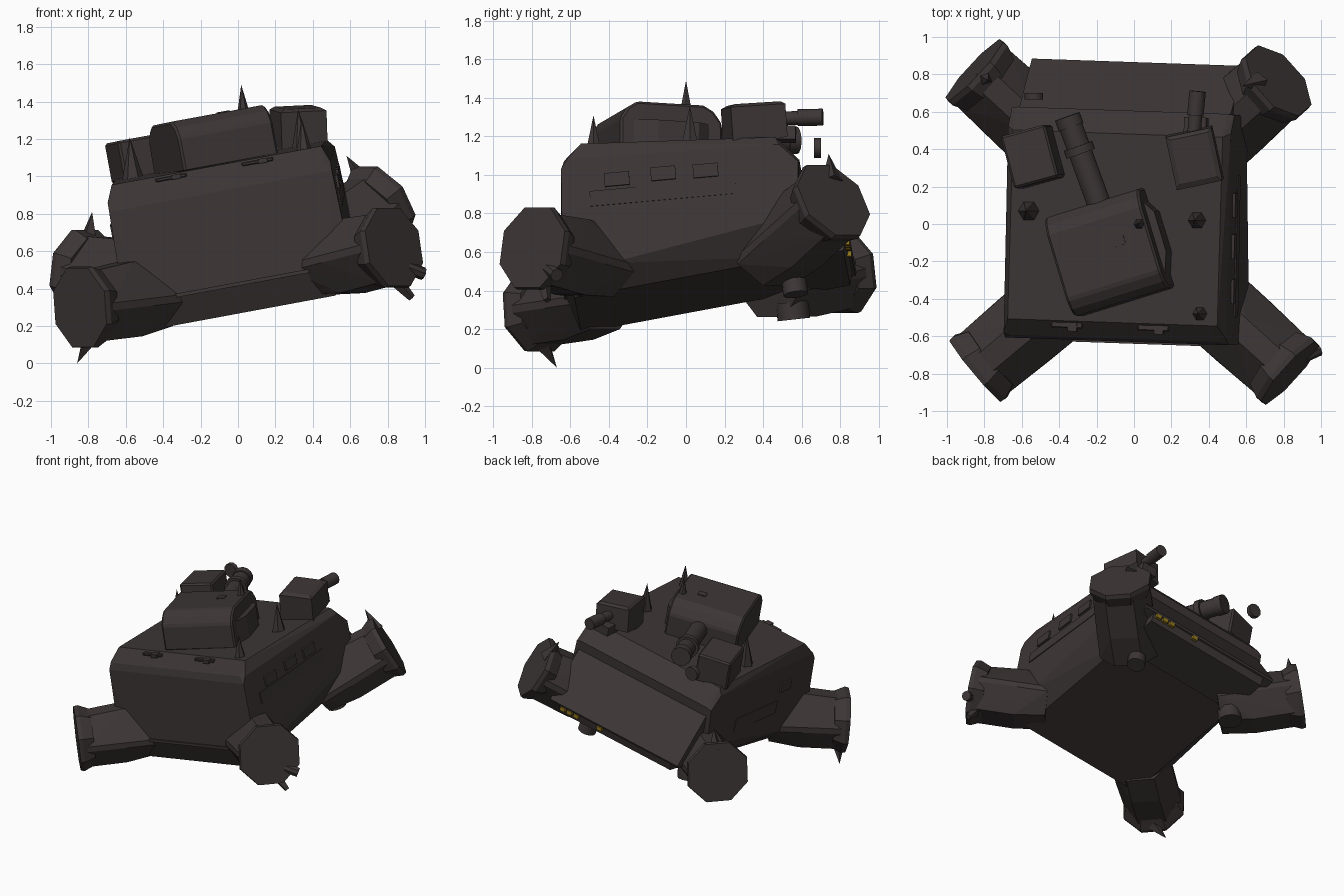
import bpy, bmesh, math
from mathutils import Matrix, Vector

if "Cube" in bpy.data.objects:
    bpy.data.objects.remove(bpy.data.objects["Cube"])


def material(name, rgb):
    m = bpy.data.materials.new(name)
    m.diffuse_color = (*rgb, 1)
    m.use_nodes = True
    m.node_tree.nodes["Principled BSDF"].inputs["Base Color"].default_value = m.diffuse_color
    return m


ARMOUR = material("dark_armour", (0.046, 0.036, 0.036))
AMBER = material("amber_lamp", (0.3, 0.19, 0.012))

# The whole machine leans: right side up, with a slight yaw
LEAN = Matrix.Rotation(math.radians(-2), 4, 'Z') @ Matrix.Rotation(math.radians(-10.5), 4, 'Y')
PIVOT = Vector((0, 0, 0.7))
BODY = Matrix.Translation(PIVOT) @ LEAN @ Matrix.Translation(-PIVOT)


def finish(name, bm, matrix, mat=ARMOUR, bevel=0):
    bmesh.ops.recalc_face_normals(bm, faces=bm.faces)
    mesh = bpy.data.meshes.new(name)
    bm.to_mesh(mesh)
    bm.free()
    mesh.materials.append(mat)
    ob = bpy.data.objects.new(name, mesh)
    bpy.context.collection.objects.link(ob)
    ob.matrix_world = matrix
    if bevel:
        mod = ob.modifiers.new("bevel", 'BEVEL')
        mod.width, mod.segments = bevel, 1
    return ob


def solid(name, points, matrix, mat=ARMOUR, bevel=0):
    bm = bmesh.new()
    for p in points:
        bm.verts.new(p)
    res = bmesh.ops.convex_hull(bm, input=bm.verts)
    junk = [g for g in res["geom_interior"] if isinstance(g, bmesh.types.BMVert)]
    bmesh.ops.delete(bm, geom=junk, context='VERTS')
    bmesh.ops.dissolve_limit(bm, angle_limit=0.02, verts=bm.verts, edges=bm.edges)
    return finish(name, bm, matrix, mat, bevel)


def at(centre, yaw=0, tilt=LEAN):
    return Matrix.Translation(centre) @ tilt @ Matrix.Rotation(math.radians(yaw), 4, 'Z')


def box(name, size, matrix, mat=ARMOUR, bevel=0):
    bm = bmesh.new()
    bmesh.ops.create_cube(bm, size=1)
    bmesh.ops.scale(bm, vec=size, verts=bm.verts)
    return finish(name, bm, matrix, mat, bevel)


def rod(name, a, b, r1, r2=None, sides=10):
    a, b = Vector(a), Vector(b)
    r2 = r1 if r2 is None else r2
    bm = bmesh.new()
    bmesh.ops.create_cone(bm, cap_ends=True, segments=sides, radius1=r1, radius2=r2, depth=(b - a).length)
    m = Matrix.Translation((a + b) / 2) @ (b - a).to_track_quat('Z', 'Y').to_matrix().to_4x4()
    ob = finish(name, bm, m)
    if sides > 9:
        for p in ob.data.polygons:
            p.use_smooth = len(p.vertices) == 4
    return ob


# Hull: side profile (y, z) of the walls, a narrower roof above and keel below
CX = -.03
wall_top = [(-.63, .93), (-.6, .98), (.5, 1.06), (.6, .97)]
wall_low = [(-.62, .46), (.6, .75), (.45, .65), (-.38, .43)]
deck = [(-.615, .98), (-.53, 1.07), (.48, 1.105), (.605, .985)]
keel = [(-.63, .42), (-.56, .27), (.6, .49), (.6, .55)]
solid("hull", [(CX + s * w, y, z) for s in (-1, 1)
               for prof, w in ((wall_top, .606), (wall_low, .618), (deck, .57), (keel, .5))
               for y, z in prof], BODY)
box("front_ledge", (.9, .03, .02), BODY @ Matrix.Translation((0, -.625, .425)))

# Sloping tail behind the hull, with a recessed lower strip
tail = [(.5, .915), (.605, .915), (.865, .6), (.86, .585), (.5, .5)]
solid("tail", [(CX + s * .575, y, z) for s in (-1, 1) for y, z in tail], BODY)
solid("tail_strip", [(CX + s * .5, y, z) for s in (-1, 1)
                     for y, z in ((.5, .6), (.848, .59), (.835, .52), (.5, .46))], BODY)


# Wall plates
def plate(name, side, y, z, w, h, t=.02):
    box(name, (t, w, h), BODY @ Matrix.Translation((CX + side * .609, y, z)) @ Matrix.Rotation(.09, 4, 'X'))


plate("right_panel", 1, -.1, .805, .76, .08)
plate("left_panel", -1, .03, .71, .5, .1, .026)
plate("left_hatch", -1, -.3, .83, .12, .07, .03)
for y, z in ((-.34, .875), (-.1, .905), (.12, .92)):
    plate("vision_block", 1, y, z, .13, .07, .03)

# Front deck fittings
for x in (-.28, .19):
    box("deck_latch", (.17, .035, .02), BODY @ Matrix.Translation((x, -.55, 1.05)), bevel=.005)
    box("latch_pin", (.05, .07, .025), BODY @ Matrix.Translation((x + .03, -.55, 1.05)))

# Rear lamps on the strip, under the lip of the tail
for x in (.43, .37, .31, .10):
    box("rear_lamp", (.042, .03, .028), BODY @ Matrix.Translation((x, .85, .568)), AMBER)

# Legs with a ridge along each flank and eight-sided feet: root, foot centre
legs = {
    "front_left": ((-.46, -.46, .345), (-.83, -.77, .30)),
    "front_right": ((.46, -.46, .525), (.82, -.785, .62)),
    "back_left": ((-.46, .46, .42), (-.84, .81, .50)),
    "back_right": ((.42, .45, .58), (.76, .755, .86)),
}
for key, (root, foot) in legs.items():
    root, foot = Vector(root), Vector(foot)
    axis = (foot - root).normalized()
    right = axis.cross(Vector((0, 0, 1))).normalized()
    up = right.cross(axis)
    frame = Matrix((right, up, axis)).transposed().to_4x4()
    m = Matrix.Translation(root) @ frame
    n = (foot - root).length
    pts = []
    for d, w, top, low in ((-.05, .215, .2, -.15), (n * .35, .213, .215, -.185), (n - .04, .205, .19, -.185)):
        for s in (-1, 1):
            pts += [(s * w, .02, d), (s * w, -.02, d), (s * .06, top, d), (s * .1, low, d)]
    solid(key + "_leg", pts, m)
    ring = [(math.cos(a), math.sin(a)) for a in [math.pi / 8 + i * math.pi / 4 for i in range(8)]]
    solid(key + "_foot", [(r * x, r * y, d) for r, d in ((.2, n - .09), (.235, n - .01), (.23, n + .02))
                          for x, y in ring], m)

# Claws, pins and knee discs
rod("claw_front_left", (-.80, -.74, .12), (-.86, -.67, .0), .045, 0, 4)
rod("claw_back_left", (-.80, .78, .66), (-.78, .77, .81), .05, 0, 4)
rod("claw_back_right", (.67, .76, .97), (.58, .74, 1.11), .055, 0, 4)
rod("claw_front_right", (.83, -.74, .46), (.93, -.72, .35), .04, .02, 4)
rod("foot_pin", (.88, -.72, .52), (.99, -.67, .48), .035, sides=8)
rod("knee_disc_right", (.44, .56, .45), (.46, .57, .38), .065, sides=12)
rod("knee_disc_left", (-.42, .55, .34), (-.42, .56, .25), .085, sides=12)

# Turret: constant profile across, chamfered front and back, turned to the left
turret = at((-.12, -.14, 1.07), 19)
profile = [(-.29, -.02), (.27, -.02), (-.29, .17), (.26, .17), (-.255, .225), (.215, .23), (-.2, .26), (.16, .26)]
solid("turret", [(s * .268, y, z) for s in (-1, 1) for y, z in profile], turret, bevel=.012)
solid("turret_cheek", [(x, y, z) for z in (-.02, .16) for x, y in
                       ((.26, .2), (.26, -.24), (.31, -.1), (.31, .12))], turret)
box("turret_hatch", (.06, .05, .008), turret @ Matrix.Translation((.1, .02, .262)))

# Main gun
base, tip = Vector((-.17, .06, 1.17)), Vector((-.355, .57, 1.18))
rod("main_barrel", base, tip, .065, sides=14)
rod("barrel_band", base.lerp(tip, .62), base.lerp(tip, .7), .083, sides=14)
rod("muzzle", base.lerp(tip, .9), tip + (tip - base) * .01, .072, sides=14)

# Secondary guns: the right one stands level
box("left_gun_box", (.25, .29, .22), at((-.54, .36, 1.095), 17), bevel=.012)
rod("left_muzzle_disc", (-.535, .665, 1.14), (-.535, .7, 1.14), .052, sides=10)
level = Matrix.Rotation(math.radians(-2), 4, 'Y') @ Matrix.Rotation(math.radians(4), 4, 'X')
solid("right_gun_box", [(x, y, z) for x, y, z0 in ((-.125, -.14, -.12), (.125, -.14, -.12),
                        (-.125, .15, -.07), (.125, .15, -.07)) for z in (z0, .1)]
      + [(x, -.11, .115) for x in (-.1, .1)] + [(x, .13, .115) for x in (-.1, .1)],
      at((.325, .35, 1.255), 12, level))
rod("right_barrel", (.315, .42, 1.29), (.34, .7, 1.3), .036, sides=12)
rod("right_muzzle", (.328, .58, 1.297), (.34, .71, 1.3), .044, sides=12)
box("right_gun_mount", (.12, .2, .07), at((.33, .47, 1.21), 0))

# Deck spikes: base, height, radius
for x, y, z, h, r in ((.03, 0, 1.33, .16, .035), (.34, .02, 1.13, .23, .055),
                      (.355, -.48, 1.12, .19, .045), (-.56, .07, .97, .24, .062)):
    rod("deck_spike", (x, y, z), (x - h * .08, y, z + h), r, 0, 6)
